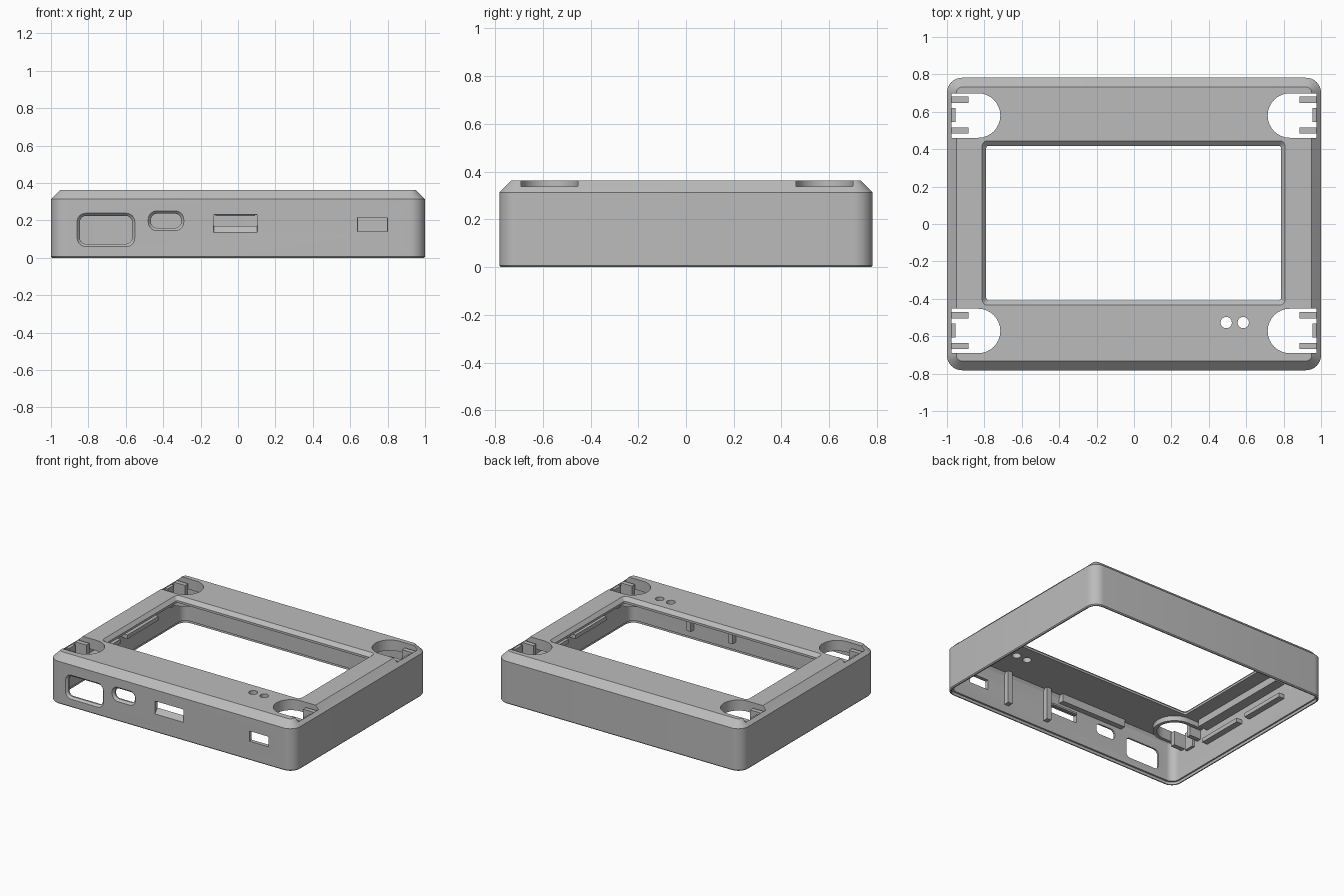
import bpy, bmesh, math

old = bpy.data.objects.get("Cube")
if old:
    bpy.data.objects.remove(old, do_unlink=True)

grey = bpy.data.materials.new("matte grey")
grey.use_nodes = True
grey.diffuse_color = (0.5, 0.5, 0.5, 1)
grey.node_tree.nodes["Principled BSDF"].inputs["Base Color"].default_value = (0.5, 0.5, 0.5, 1)


def outline(x0, x1, y0, y1, r_left, r_right, steps=8):
    """Rounded rectangle, with separate radii for the two ends."""
    pts = []
    corners = ((x1, y1, r_right, 0), (x0, y1, r_left, 1), (x0, y0, r_left, 2), (x1, y0, r_right, 3))
    for x, y, r, quarter in corners:
        cx = x - r if x == x1 else x + r
        cy = y - r if y == y1 else y + r
        for i in range(steps + 1):
            a = (quarter + i / steps) * math.pi / 2
            pts.append((cx + r * math.cos(a), cy + r * math.sin(a)))
    return pts


def loft(name, rings, facing_front=False):
    """Solid through (outline, height) rings; optionally lofted along y."""
    bm = bmesh.new()
    loops = []
    for pts, h in rings:
        loops.append([bm.verts.new((u, h, v) if facing_front else (u, v, h)) for u, v in pts])
    for a, b in zip(loops, loops[1:]):
        n = len(a)
        for i in range(n):
            j = (i + 1) % n
            bm.faces.new((a[i], a[j], b[j], b[i]))
    bm.faces.new(loops[0][::-1])
    bm.faces.new(loops[-1])
    bmesh.ops.recalc_face_normals(bm, faces=bm.faces)
    mesh = bpy.data.meshes.new(name)
    bm.to_mesh(mesh)
    bm.free()
    mesh.materials.append(grey)
    obj = bpy.data.objects.new(name, mesh)
    bpy.context.collection.objects.link(obj)
    return obj


def rect(hx, hy, r):
    return outline(-hx, hx, -hy, hy, r, r)


def box(name, x0, x1, y0, y1, z0, z1):
    pts = [(x0, y0), (x1, y0), (x1, y1), (x0, y1)]
    return loft(name, [(pts, z0), (pts, z1)])


def combine(target, tool, operation):
    mod = target.modifiers.new("cut", "BOOLEAN")
    mod.operation, mod.solver, mod.object = operation, "EXACT", tool
    bpy.context.view_layer.objects.active = target
    bpy.ops.object.modifier_apply(modifier=mod.name)
    bpy.data.objects.remove(tool, do_unlink=True)


def cut(tool):
    combine(case, tool, "DIFFERENCE")


WX, WY, TOP, CEIL = 1.0, 0.782, 0.363, 0.322
IX, IY = 0.975, 0.755

# Chamfered outer shell
case = loft("case_shell", [
    (rect(WX - 0.006, WY - 0.006, 0.075), 0), (rect(WX, WY, 0.08), 0.007),
    (rect(WX, WY, 0.08), 0.313), (rect(WX - 0.05, WY - 0.05, 0.03), TOP)])

# Hollow interior, with a stepped rim at the open bottom
cut(loft("cavity", [(rect(IX, IY, 0.055), -0.1), (rect(IX, IY, 0.055), 0.3),
                    (rect(IX - 0.012, IY - 0.012, 0.045), CEIL)]))
cut(loft("rim_step", [(rect(0.986, 0.768, 0.066), -0.1), (rect(0.986, 0.768, 0.066), 0.02)]))


# Thickened pads and thumb holes at the four corners
def corner_outline(sx, cy, grow, end):
    inner, half = 0.715 - grow, 0.119 + grow
    if sx > 0:
        return outline(inner, end, cy - half, cy + half, half - 0.001, 0.004)
    return outline(-end, -inner, cy - half, cy + half, 0.004, half - 0.001)


corners = [(sx, cy) for sx in (-1, 1) for cy in (-0.572, 0.58)]
for sx, cy in corners:
    pad = corner_outline(sx, cy, 0.025, 0.96)
    combine(case, loft("pad", [(pad, 0.285), (pad, 0.335)]), "UNION")
for sx, cy in corners:
    hole = corner_outline(sx, cy, 0, 0.976)
    cut(loft("thumb_hole", [(hole, 0.2), (hole, 0.5)]))

# Screen opening with bevelled edge
wide = outline(-0.812, 0.808, -0.434, 0.445, 0.03, 0.03)
tight = outline(-0.79, 0.786, -0.408, 0.418, 0.012, 0.012)
cut(loft("screen_opening", [(tight, 0.2), (tight, 0.338), (wide, TOP), (wide, 0.45)]))

# Pair of indicator holes
for x in (0.493, 0.584):
    dot = outline(x - 0.03, x + 0.03, -0.557, -0.497, 0.0299, 0.0299)
    cut(loft("indicator_hole", [(dot, 0.2), (dot, 0.5)]))


# Flared ports in the front wall
def port(x0, x1, z0, z1, r, flare):
    big = outline(x0, x1, z0, z1, r, r)
    small = outline(x0 + flare, x1 - flare, z0 + flare, z1 - flare, r * 0.75, r * 0.75)
    cut(loft("port", [(big, -0.9), (big, -WY), (small, -WY + 0.015), (small, -0.7)], True))


port(-0.86, -0.552, 0.06, 0.238, 0.045, 0.014)
port(-0.48, -0.29, 0.145, 0.25, 0.045, 0.014)
port(0.64, 0.798, 0.14, 0.215, 0.002, 0.0005)

# Card slot: narrow inside, with a sloped lower lip
mouth = outline(-0.13, 0.103, 0.135, 0.23, 0.002, 0.002)
throat = outline(-0.13, 0.103, 0.175, 0.229, 0.002, 0.002)
cut(loft("card_slot", [(mouth, -0.9), (mouth, -WY), (throat, -0.752), (throat, -0.7)], True))

bpy.ops.object.select_all(action="DESELECT")
case.select_set(True)
bpy.context.view_layer.objects.active = case
bpy.ops.object.shade_smooth_by_angle(angle=math.radians(25))

# Clip prongs and backing in each corner
for sx, cy in corners:
    for dy in (-0.08, 0.085):
        xs = sorted((sx * 0.885, sx * 0.978))
        box("corner_prong", *xs, cy + dy - 0.017, cy + dy + 0.017, 0.23, 0.335)
    xs = sorted((sx * 0.955, sx * 0.978))
    box("corner_backing", *xs, cy - 0.035, cy + 0.04, 0.2, 0.33)

# Ledges along the inside of the side walls
for sx in (-1, 1):
    upper = sorted((sx * 0.9, sx * 0.978))
    lower = sorted((sx * 0.93, sx * 0.978))
    box("side_ledge", *upper, -0.4, 0.4, 0.27, 0.325)
    for y0, y1 in ((-0.4, -0.04), (0.04, 0.4)):
        box("side_rail", *lower, y0, y1, 0.16, 0.19)

# Ribs and bar inside the front wall
for x in (0.14, 0.48):
    box("front_rib", x - 0.018, x + 0.018, -0.757, -0.715, 0.08, 0.325)
box("front_bar", -0.52, 0.02, -0.757, -0.715, 0.265, 0.325)
box("slot_shelf", -0.12, 0.09, -0.757, -0.735, 0.222, 0.235)
